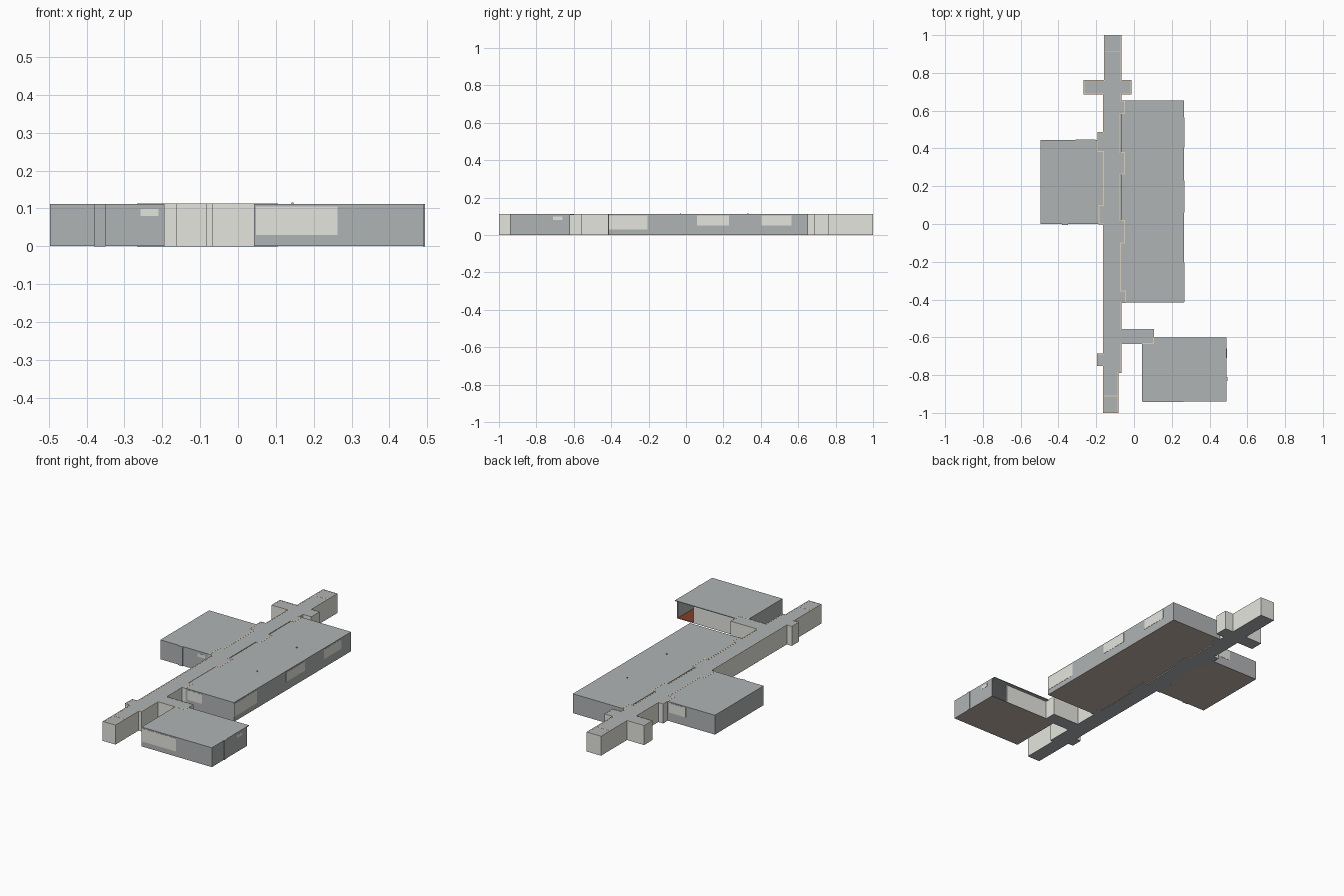
import bpy, bmesh, math
from mathutils import Matrix, Vector

if "Cube" in bpy.data.objects:
    bpy.data.objects.remove(bpy.data.objects["Cube"])

H = 0.112      # overall storey height
T = 0.005      # wall thickness


def srgb(r, g, b):
    lin = [(c / 255 / 12.92) if c < 11 else ((c / 255 + 0.055) / 1.055) ** 2.4 for c in (r, g, b)]
    return (*lin, 1)


def material(name, rgb):
    m = bpy.data.materials.new(name)
    m.diffuse_color = srgb(*rgb)
    m.use_nodes = True
    m.node_tree.nodes["Principled BSDF"].inputs["Base Color"].default_value = m.diffuse_color
    return m


GREY = material("grey_plaster", (176, 180, 181))
CREAM = material("cream_wall", (229, 229, 223))
TRIM = material("tan_wall_top", (228, 208, 178))
TAUPE = material("taupe_floor_base", (192, 179, 165))
RED = material("red_brown_floor", (130, 64, 43))


def finish(name, bm, mat):
    bmesh.ops.recalc_face_normals(bm, faces=bm.faces)
    me = bpy.data.meshes.new(name)
    bm.to_mesh(me)
    bm.free()
    me.materials.append(mat)
    ob = bpy.data.objects.new(name, me)
    bpy.context.collection.objects.link(ob)


def box(name, x0, x1, y0, y1, z0, z1, mat):
    bm = bmesh.new()
    bmesh.ops.create_cube(bm, size=1)
    bmesh.ops.scale(bm, vec=(x1 - x0, y1 - y0, z1 - z0), verts=bm.verts)
    bmesh.ops.translate(bm, vec=((x0 + x1) / 2, (y0 + y1) / 2, (z0 + z1) / 2), verts=bm.verts)
    finish(name, bm, mat)


def slab(name, pts, z0, z1, mat):
    bm = bmesh.new()
    face = bm.faces.new([bm.verts.new((x, y, z0)) for x, y in pts])
    ext = bmesh.ops.extrude_face_region(bm, geom=[face])
    top = [v for v in ext["geom"] if isinstance(v, bmesh.types.BMVert)]
    bmesh.ops.translate(bm, vec=(0, 0, z1 - z0), verts=top)
    finish(name, bm, mat)


def outline_walls(name, pts, z0, z1, mat):
    # one thin box along every edge of an axis-aligned outline
    bm = bmesh.new()
    for a, b in zip(pts, pts[1:] + pts[:1]):
        sx, sy = abs(a[0] - b[0]) + T, abs(a[1] - b[1]) + T
        mid = Vector(((a[0] + b[0]) / 2, (a[1] + b[1]) / 2, (z0 + z1) / 2))
        bmesh.ops.create_cube(bm, size=1, matrix=Matrix.Translation(mid) @ Matrix.Diagonal((sx, sy, z1 - z0, 1)))
    finish(name, bm, mat)


# Corridor outline: (wall x, y where that wall ends), right side going down, left side going up
right = [(-.068, .76), (-.015, .688), (-.068, .65), (-.05, .586), (-.075, .378), (-.05, .265),
         (-.075, .018), (-.05, -.1), (-.072, -.355), (-.046, -.415), (-.068, -.558),
         (.103, -.633), (-.068, -.785), (-.085, -.9975)]
left = [(-.161, -.75), (-.193, -.688), (-.161, 0), (-.185, .098), (-.161, .384), (-.192, .484),
        (-.161, .688), (-.264, .76), (-.155, .9975)]
corridor, y = [], .9975
for x, y_end in right + left:
    corridor += [(x, y), (x, y_end)]
    y = y_end

slab("corridor_floor", corridor, 0, .003, GREY)
slab("corridor_ceiling", corridor, H - .003, H, GREY)
outline_walls("corridor_walls", corridor, .0005, H - .0005, CREAM)
outline_walls("corridor_wall_tops", corridor, H - .0005, H + .0006, TRIM)
outline_walls("corridor_floor_edge", corridor, 0, .0005, GREY)
box("north_cross_wall", -.155, -.068, .912, .917, .003, H + .0006, TRIM)
box("south_cross_wall", -.161, -.085, -.912, -.907, .003, H + .0006, TRIM)


def room(name, x0, x1, y0, y1, sides, wall_y1=None):
    # floor, ceiling and the outer walls named in sides
    wy = y1 if wall_y1 is None else wall_y1
    box(name + "_floor_base", x0, x1, y0, wy, .0004, .003, TAUPE)
    box(name + "_floor", x0 + T, x1 - T, y0 + T, wy - .001, .003, .004, RED)
    box(name + "_ceiling", x0, x1, y0, y1, H - .004, H, GREY)
    walls = {"w": (x0, x0 + T, y0, wy), "e": (x1 - T, x1, y0, wy),
             "s": (x0, x1, y0, y0 + T), "n": (x0, x1, wy - T, wy)}
    for s in sides:
        box(name + "_wall_" + s, *walls[s], .001, H - .001, GREY)


room("west_room", -.496, -.161, 0, .445, "wsn")
room("east_rooms", -.068, .265, -.415, .653, "esn")
room("south_room", .042, .491, -.94, -.6, "wes", wall_y1=-.62)

# South room: cream north wall that leaves the open entrance at its east end
box("south_room_north_wall", .042, .385, -.63, -.62, .001, H - .004, CREAM)

# Partitions between the three east rooms, with small roof bumps above
for i, py in enumerate((-.03, .33)):
    box(f"partition_{i}", -.05, .26, py - .003, py + .003, .004, H - .004, GREY)
    box(f"roof_bump_{i}", .141, .147, py - .003, py + .003, H, H + .004, GREY)

# Shallow pillars on the outer walls
box("west_room_pillar", -.38, -.35, -.005, .001, 0, H, GREY)
box("south_room_pillar", .489, .494, -.83, -.81, 0, H, GREY)

# Window panes: plates set on the outer face of a wall
P = .0012
for i, (x0, x1, y, z0, z1) in enumerate([
        (.047, .263, -.94, .03, .105), (-.257, -.21, 0, .08, .098),
        (-.03, .06, -.415, .05, .105), (-.31, -.205, .445, .05, .105)]):
    box(f"window_y_{i}", x0, x1, y - P, y + P, z0, z1, CREAM)
for i, (y0, y1, x, z0, z1) in enumerate([
        (-.414, -.205, .265, .03, .105), (.06, .23, .265, .05, .105),
        (.405, .565, .265, .05, .105), (-.71, -.66, .491, .08, .098)]):
    box(f"window_x_{i}", x - P, x + P, y0, y1, z0, z1, CREAM)
